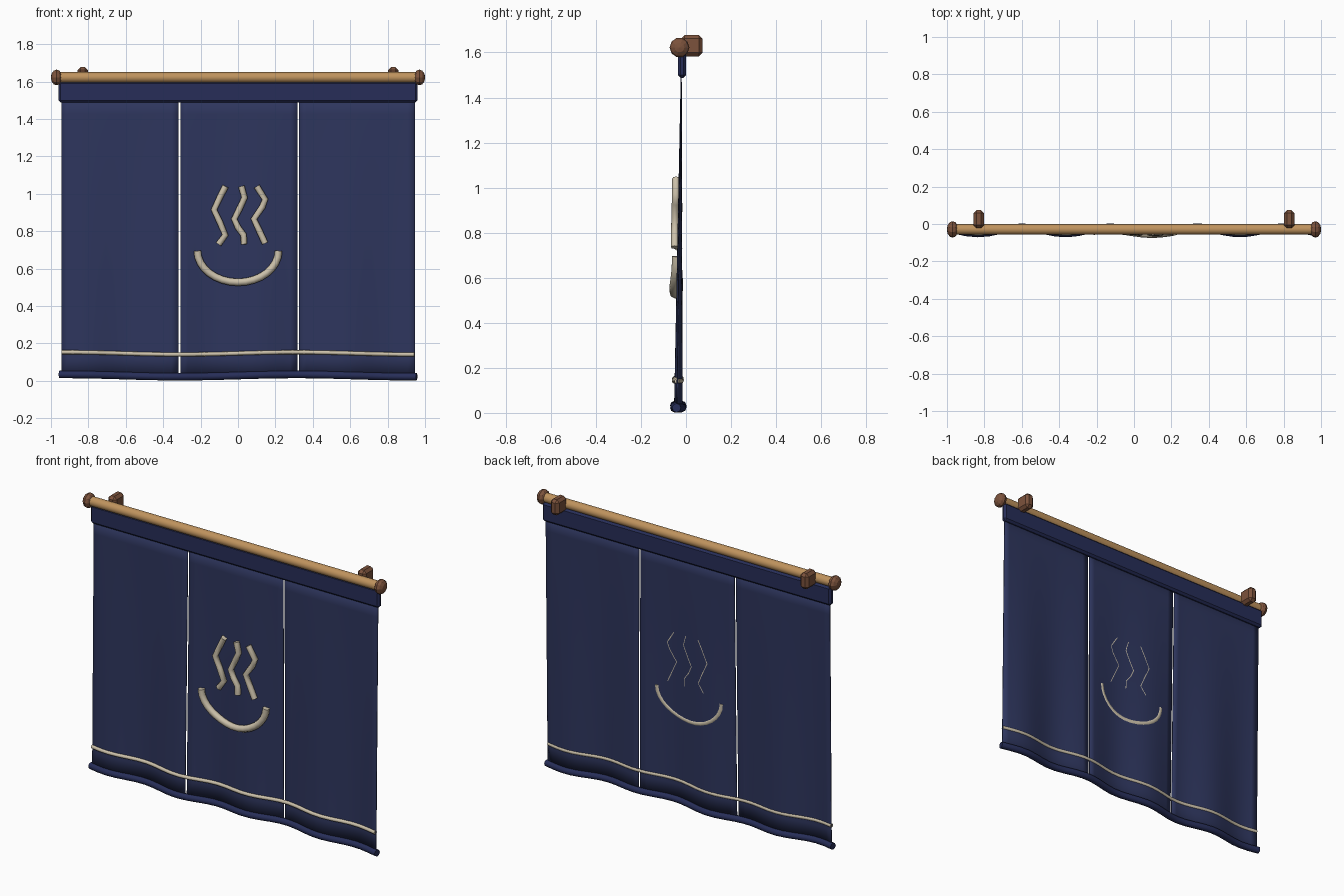
import bpy, bmesh, math

if "Cube" in bpy.data.objects:
    bpy.data.objects.remove(bpy.data.objects["Cube"])

def material(name, rgb):
    m = bpy.data.materials.new(name)
    m.diffuse_color = (*rgb, 1)
    m.use_nodes = True
    m.node_tree.nodes["Principled BSDF"].inputs["Base Color"].default_value = m.diffuse_color
    return m

NAVY = material("navy cloth", (0.027, 0.036, 0.110))
DARK = material("dark navy trim", (0.020, 0.027, 0.098))
WOOD = material("pale wood", (0.52, 0.29, 0.11))
BROWN = material("brown wood", (0.20, 0.085, 0.045))
CREAM = material("cream print", (0.60, 0.53, 0.40))

TOP, BOTTOM = 1.52, 0.03

def cloth_y(x, z):
    """Depth of the hanging cloth: ripples grow towards the hem."""
    t = (TOP - z) / (TOP - BOTTOM)
    return -0.021 - t * (0.013 + 0.017 * math.cos(2 * math.pi * (x - 0.1) / 0.467))

def finish(obj, name, mat, smooth=None):
    obj.name = name
    obj.data.materials.append(mat)
    if smooth:
        bpy.ops.object.select_all(action='DESELECT')
        obj.select_set(True)
        bpy.context.view_layer.objects.active = obj
        bpy.ops.object.shade_smooth_by_angle(angle=math.radians(smooth))
    return obj

def box(name, center, size, mat, bevel):
    bpy.ops.mesh.primitive_cube_add(size=1, location=center)
    o = bpy.context.object
    o.scale = size
    bpy.ops.object.transform_apply(location=False, rotation=False, scale=True)
    b = o.modifiers.new("bevel", 'BEVEL')
    b.width, b.segments = bevel, 1
    return finish(o, name, mat)

def tube(name, points, radius, mat):
    """Round cord through a list of points."""
    c = bpy.data.curves.new(name, 'CURVE')
    c.dimensions = '3D'
    c.bevel_depth, c.bevel_resolution = radius, 2
    c.use_fill_caps = True
    s = c.splines.new('POLY')
    s.points.add(len(points) - 1)
    for p, co in zip(s.points, points):
        p.co = (*co, 1)
    o = bpy.data.objects.new(name, c)
    bpy.context.collection.objects.link(o)
    return finish(o, name, mat)

def panel(name, x0, x1, nx=16, nz=16):
    """Rippled cloth sheet."""
    bm = bmesh.new()
    grid = []
    for j in range(nz + 1):
        z = BOTTOM + (TOP - BOTTOM) * j / nz
        row = []
        for i in range(nx + 1):
            x = x0 + (x1 - x0) * i / nx
            row.append(bm.verts.new((x, cloth_y(x, z), z)))
        grid.append(row)
    for j in range(nz):
        for i in range(nx):
            bm.faces.new((grid[j][i], grid[j][i + 1], grid[j + 1][i + 1], grid[j + 1][i]))
    me = bpy.data.meshes.new(name)
    bm.to_mesh(me)
    bm.free()
    o = bpy.data.objects.new(name, me)
    bpy.context.collection.objects.link(o)
    sol = o.modifiers.new("thickness", 'SOLIDIFY')
    sol.thickness, sol.offset = 0.004, 0
    return finish(o, name, NAVY, 40)

# Hanging rod
bpy.ops.mesh.primitive_cylinder_add(vertices=16, radius=0.028, depth=1.92,
                                    location=(0, -0.029, 1.622), rotation=(0, math.pi / 2, 0))
finish(bpy.context.object, "rod", WOOD, 40)

# Faceted end knobs and wall brackets
for side, label in ((-1, "left"), (1, "right")):
    bpy.ops.mesh.primitive_uv_sphere_add(segments=10, ring_count=6, radius=0.044,
                                         location=(side * 0.97, -0.029, 1.622),
                                         rotation=(0, math.pi / 2, 0))
    knob = bpy.context.object
    knob.scale = (1, 1, 0.7)
    finish(knob, label + "_knob", BROWN)
    box(label + "_bracket", (side * 0.83, 0.026, 1.63), (0.056, 0.096, 0.094), BROWN, 0.016)

# Top sleeve and three cloth panels
box("top_sleeve", (0, -0.018, 1.545), (1.92, 0.036, 0.115), DARK, 0.012)
panel("left_panel", -0.943, -0.317)
panel("middle_panel", -0.308, 0.317)
panel("right_panel", 0.326, 0.947)

# Bottom hem and cream stripe follow the ripples
def across(half, z, forward):
    n = 32
    xs = [half * (2 * i / n - 1) for i in range(n + 1)]
    return [(x, cloth_y(x, z) - forward, z + 0.006 * math.sin(math.pi * x / 0.62)) for x in xs]

tube("hem", across(0.955, 0.028, 0), 0.02, DARK)
tube("stripe", across(0.943, 0.147, 0.003), 0.011, CREAM)

# Steaming bowl emblem
def on_cloth(pts, forward=0.014):
    return [(x, cloth_y(x, z) - forward, z) for x, z in pts]

steam = {
    "left_steam": [(-0.067, 1.04), (-0.095, 0.985), (-0.128, 0.915), (-0.098, 0.85),
                   (-0.068, 0.78), (-0.104, 0.73)],
    "middle_steam": [(0.018, 1.04), (0.035, 0.98), (0.008, 0.92), (-0.02, 0.865),
                     (0.0, 0.82), (0.03, 0.78), (0.032, 0.73)],
    "right_steam": [(0.10, 1.04), (0.145, 0.97), (0.13, 0.93), (0.085, 0.865),
                    (0.115, 0.80), (0.145, 0.735)],
}
for name, pts in steam.items():
    tube(name, on_cloth(pts), 0.017, CREAM)

arc = []
for i in range(17):
    a = math.pi * (1 + i / 16)
    arc.append((0.217 * math.cos(a), 0.695 + 0.168 * math.sin(a)))
tube("bowl", on_cloth(arc), 0.02, CREAM)
